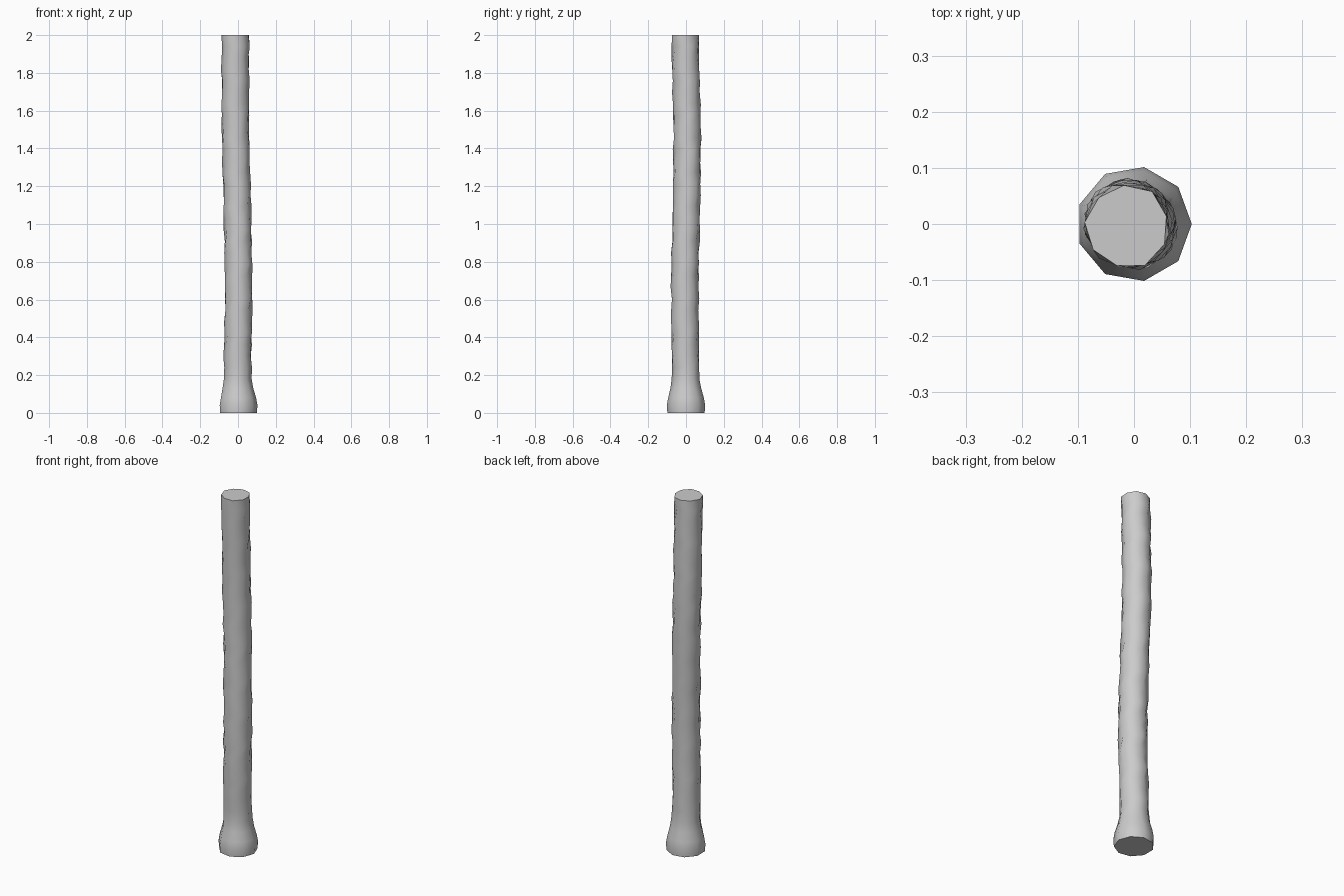
import bpy, bmesh
from math import sin, cos, pi, radians

cube = bpy.data.objects.get("Cube")
if cube:
    bpy.data.objects.remove(cube)

SIDES = 9
STEP = 0.06

# Bark-grey material
grey = bpy.data.materials.new("light grey")
grey.use_nodes = True
colour = (0.6, 0.6, 0.6, 1)
grey.diffuse_color = colour
grey.node_tree.nodes["Principled BSDF"].inputs["Base Color"].default_value = colour

# Flared foot, then evenly spaced rings up to the flat top
foot = [(0, 0.1), (0.04, 0.103), (0.08, 0.096), (0.13, 0.083), (0.18, 0.075)]
count = round((2 - 0.18) / STEP)
shaft = [(0.18 + (2 - 0.18) * i / count, 0.074) for i in range(1, count + 1)]


def ring(bm, z, radius):
    """One ring of the trunk, with a gentle bend and a wavering twist."""
    rise = max(0, z - 0.08)
    fade = min(1, rise / 0.2)
    cx = fade * (0.006 * sin((z - 0.3) * pi / 0.9) - 0.005 * z)
    cy = -0.006 * fade * sin((z - 0.2) * pi / 0.8)
    twist = -radians(75) * rise + radians(9) * fade * sin(2 * pi * z / 0.19)
    verts = []
    for k in range(SIDES):
        a = 2 * pi * k / SIDES + twist
        r = radius + 0.0025 * fade * sin(2 * pi * z / 0.19 + k * 2.1)
        verts.append(bm.verts.new((cx + r * cos(a), cy + r * sin(a), z)))
    return verts


# Trunk
bm = bmesh.new()
rings = [ring(bm, z, r) for z, r in foot + shaft]
for low, high in zip(rings, rings[1:]):
    for k in range(SIDES):
        n = (k + 1) % SIDES
        bm.faces.new((low[k], low[n], high[n], high[k]))
bm.faces.new(rings[0][::-1])
bm.faces.new(rings[-1])

mesh = bpy.data.meshes.new("trunk")
bm.to_mesh(mesh)
bm.free()
mesh.materials.append(grey)
trunk = bpy.data.objects.new("trunk", mesh)
bpy.context.collection.objects.link(trunk)

# Smooth bark with crisp end caps
bpy.context.view_layer.objects.active = trunk
trunk.select_set(True)
bpy.ops.object.shade_smooth_by_angle(angle=radians(50))
